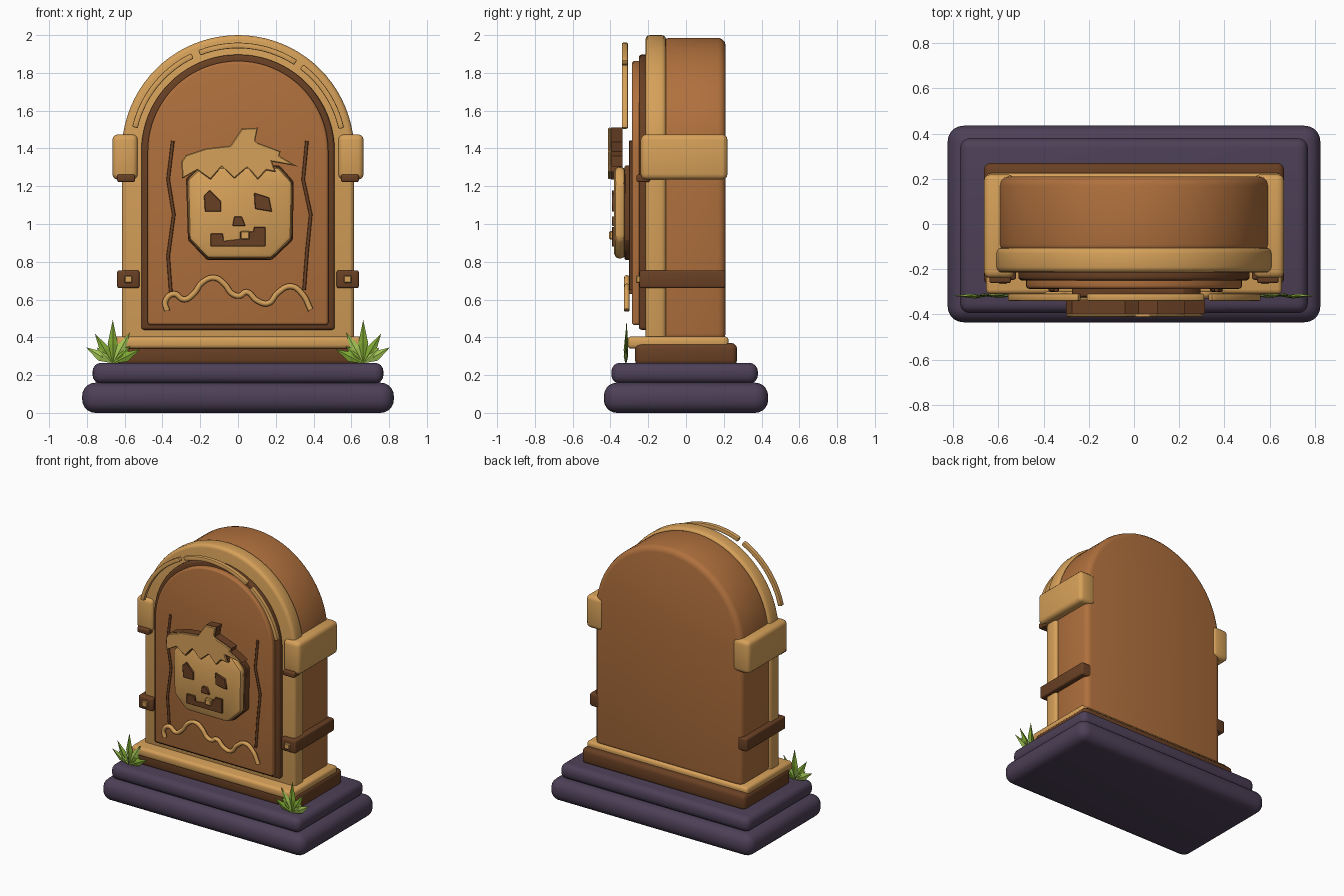
import bpy
import bmesh
from math import radians, sin, cos
from mathutils import Vector

cube = bpy.data.objects.get("Cube")
if cube:
    bpy.data.objects.remove(cube, do_unlink=True)


def material(name, srgb):
    rgba = [((c + 0.055) / 1.055) ** 2.4 for c in srgb] + [1.0]
    m = bpy.data.materials.new(name)
    m.use_nodes = True
    m.diffuse_color = rgba
    m.node_tree.nodes["Principled BSDF"].inputs["Base Color"].default_value = rgba
    return m


GOLD = material("golden wood", (0.84, 0.63, 0.35))
BROWN = material("orange brown wood", (0.69, 0.44, 0.24))
DARK = material("dark brown wood", (0.41, 0.25, 0.14))
PURPLE = material("purple stone", (0.30, 0.25, 0.34))
GREEN = material("leaf green", (0.50, 0.66, 0.20))
LIME = material("light leaf green", (0.64, 0.78, 0.33))


def finish(name, bm, mats, smooth=True):
    bmesh.ops.recalc_face_normals(bm, faces=bm.faces)
    me = bpy.data.meshes.new(name)
    bm.to_mesh(me)
    bm.free()
    for m in mats:
        me.materials.append(m)
    if smooth:
        me.shade_smooth()
        me.set_sharp_from_angle(angle=radians(35))
    ob = bpy.data.objects.new(name, me)
    bpy.context.collection.objects.link(ob)
    return ob


def prism(name, pts, y0, y1, mat, bevel=0.0, segments=3):
    """Extrude an (x, z) outline from y0 to y1 and round its hard edges."""
    bm = bmesh.new()
    face = bm.faces.new([bm.verts.new((x, y0, z)) for x, z in pts])
    ext = bmesh.ops.extrude_face_region(bm, geom=[face])
    for v in ext["geom"]:
        if isinstance(v, bmesh.types.BMVert):
            v.co.y = y1
    bmesh.ops.recalc_face_normals(bm, faces=bm.faces)
    if bevel:
        hard = [e for e in bm.edges if e.calc_face_angle(0) > radians(30)]
        bmesh.ops.bevel(bm, geom=hard, offset=bevel, segments=segments,
                        profile=0.5, affect='EDGES', clamp_overlap=True)
    return finish(name, bm, [mat])


def box(name, x, y, z, mat, bevel=0.0, segments=3):
    pts = [(x[0], z[0]), (x[1], z[0]), (x[1], z[1]), (x[0], z[1])]
    return prism(name, pts, y[0], y[1], mat, bevel, segments)


ARCH_Z = 1.385


def arc(r, a0, a1, n):
    steps = [radians(a0 + (a1 - a0) * i / n) for i in range(n + 1)]
    return [(r * cos(a), ARCH_Z + r * sin(a)) for a in steps]


def arch(name, r, z0, y0, y1, mat, bevel):
    return prism(name, [(-r, z0), (r, z0)] + arc(r, 0, 180, 40), y0, y1, mat, bevel)


def path(name, pts, y, radius, mat, handle):
    cu = bpy.data.curves.new(name, 'CURVE')
    cu.dimensions = '3D'
    cu.bevel_depth = radius
    cu.bevel_resolution = 2
    cu.resolution_u = 5
    cu.use_fill_caps = True
    sp = cu.splines.new('BEZIER')
    sp.bezier_points.add(len(pts) - 1)
    for p, (x, z) in zip(sp.bezier_points, pts):
        p.co = (x, y, z)
        p.handle_left_type = p.handle_right_type = handle
    cu.materials.append(mat)
    ob = bpy.data.objects.new(name, cu)
    bpy.context.collection.objects.link(ob)


# Stepped stone base
box("base_lower", (-0.825, 0.825), (-0.435, 0.435), (0, 0.16), PURPLE, 0.07, 5)
box("base_upper", (-0.77, 0.77), (-0.395, 0.38), (0.155, 0.265), PURPLE, 0.045, 4)

# Plinth and ledge
box("plinth", (-0.665, 0.665), (-0.27, 0.27), (0.25, 0.37), DARK, 0.03)
box("ledge", (-0.655, 0.655), (-0.31, 0.225), (0.34, 0.405), GOLD, 0.02)

# Arched slab, frame and front panel
arch("slab", 0.6, 0.38, -0.13, 0.21, BROWN, 0.04)
arch("frame", 0.615, 0.38, -0.215, -0.105, GOLD, 0.025)
arch("panel_border", 0.512, 0.44, -0.25, -0.2, DARK, 0.015)
arch("panel", 0.478, 0.465, -0.287, -0.22, BROWN, 0.015)

# Arched trim strips in front of the frame
for name, a0, a1 in (("left", 12.5, 53), ("middle", 57, 111.5), ("right", 115.5, 167)):
    outline = arc(0.575, a0, a1, 14) + arc(0.545, a1, a0, 14)
    prism("trim_" + name, outline, -0.34, -0.308, GOLD, 0.006, 2)

# Shoulder blocks, straps and studs on both sides
for side, s in (("left", 1), ("right", -1)):
    def span(a, b):
        return sorted((s * a, s * b))
    box(side + "_shoulder", span(0.53, 0.665), (-0.24, 0.22), (1.235, 1.475), GOLD, 0.03)
    box(side + "_shoulder_foot", span(0.545, 0.64), (-0.262, -0.19), (1.222, 1.262), DARK, 0.01)
    box(side + "_strap", span(0.522, 0.64), (-0.247, 0.208), (0.66, 0.755), DARK, 0.012)
    box(side + "_stud", span(0.56, 0.6), (-0.265, -0.24), (0.687, 0.727), GOLD, 0.005, 1)

# Carved gourd face: dark backing plate and chamfered front
gourd = [(-0.275, 1.24), (-0.265, 0.915), (-0.165, 0.81), (0.18, 0.81),
         (0.29, 0.915), (0.295, 1.225), (0.22, 1.31), (-0.2, 1.31)]
inner = [(x * 0.98, 1.06 + (z - 1.06) * 0.97) for x, z in gourd]
prism("gourd_backing", gourd, -0.325, -0.28, DARK, 0.006, 1)
prism("gourd_face", inner, -0.38, -0.32, GOLD, 0.025, 2)

# Zigzag lid with stem
lid = [(-0.3, 1.33), (-0.275, 1.365), (-0.17, 1.4), (-0.04, 1.415), (0.0, 1.475),
       (0.02, 1.505), (0.105, 1.51), (0.09, 1.435), (0.16, 1.41), (0.225, 1.385),
       (0.22, 1.36), (0.315, 1.305), (0.18, 1.33), (0.2, 1.275), (0.15, 1.285),
       (0.105, 1.235), (0.05, 1.3), (-0.02, 1.24), (-0.085, 1.305),
       (-0.145, 1.235), (-0.215, 1.285), (-0.295, 1.24)]
prism("lid_backing", lid, -0.398, -0.335, DARK)
prism("lid_front", lid, -0.412, -0.398, GOLD, 0.005, 1)

# Facial features
features = {
    "right_eye": [(-0.18, 1.15), (-0.15, 1.18), (-0.09, 1.12), (-0.09, 1.065), (-0.175, 1.065)],
    "left_eye": [(0.085, 1.165), (0.165, 1.14), (0.18, 1.065), (0.09, 1.08)],
    "nose": [(-0.02, 1.04), (0.02, 1.04), (0.04, 0.99), (-0.03, 0.99)],
    "mouth": [(-0.145, 0.95), (-0.08, 0.95), (-0.075, 0.91), (0.01, 0.92), (0.01, 0.96),
              (0.08, 0.96), (0.085, 0.985), (0.145, 0.985), (0.145, 0.88), (-0.145, 0.88)],
}
for name, pts in features.items():
    prism(name, pts, -0.392, -0.375, DARK, 0.003, 1)
box("tooth", (0.013, 0.062), (-0.407, -0.38), (0.918, 0.963), GOLD, 0.006, 1)

# Crooked grooves beside the face
path("right_groove", [(-0.345, 1.44), (-0.37, 1.235), (-0.34, 1.05), (-0.37, 0.83),
                      (-0.355, 0.63)], -0.292, 0.009, DARK, 'VECTOR')
path("left_groove", [(0.365, 1.44), (0.345, 1.235), (0.385, 1.05), (0.365, 0.85),
                     (0.35, 0.65)], -0.292, 0.009, DARK, 'VECTOR')

# Wavy vine under the face
vine = [(-0.375, 0.54), (-0.385, 0.59), (-0.34, 0.63), (-0.285, 0.6), (-0.235, 0.63),
        (-0.19, 0.69), (-0.125, 0.715), (-0.07, 0.68), (-0.03, 0.63), (0.01, 0.62),
        (0.045, 0.64), (0.1, 0.595), (0.16, 0.58), (0.21, 0.635), (0.28, 0.67),
        (0.34, 0.63), (0.385, 0.545)]
path("vine", vine, -0.314, 0.015, GOLD, 'AUTO')

# Grass tufts: fans of thin ridged blades, (lean in degrees, length)
blades = [(0, 0.23), (-59, 0.165), (-31, 0.185), (29, 0.19), (63, 0.165), (-45, 0.12), (45, 0.13)]
for side, s in (("left", 1), ("right", -1)):
    bm = bmesh.new()
    for i, (lean, length) in enumerate(blades):
        root = Vector((s * 0.663, -0.315 - 0.003 * (i % 3), 0.262))
        a = radians(-s * lean)
        along = Vector((sin(a), 0, cos(a)))
        across = Vector((cos(a), 0, -sin(a))) * 0.027
        ridge = Vector((0, 0.009, 0))
        mid = root + along * length * 0.45
        verts = [bm.verts.new(p) for p in (root, root + along * length, mid + across,
                                           mid - across, mid + ridge, mid - ridge)]
        before = set(bm.faces)
        bmesh.ops.convex_hull(bm, input=verts)
        for f in set(bm.faces) - before:
            f.material_index = i % 2
    finish(side + "_grass", bm, [GREEN, LIME], smooth=False)
